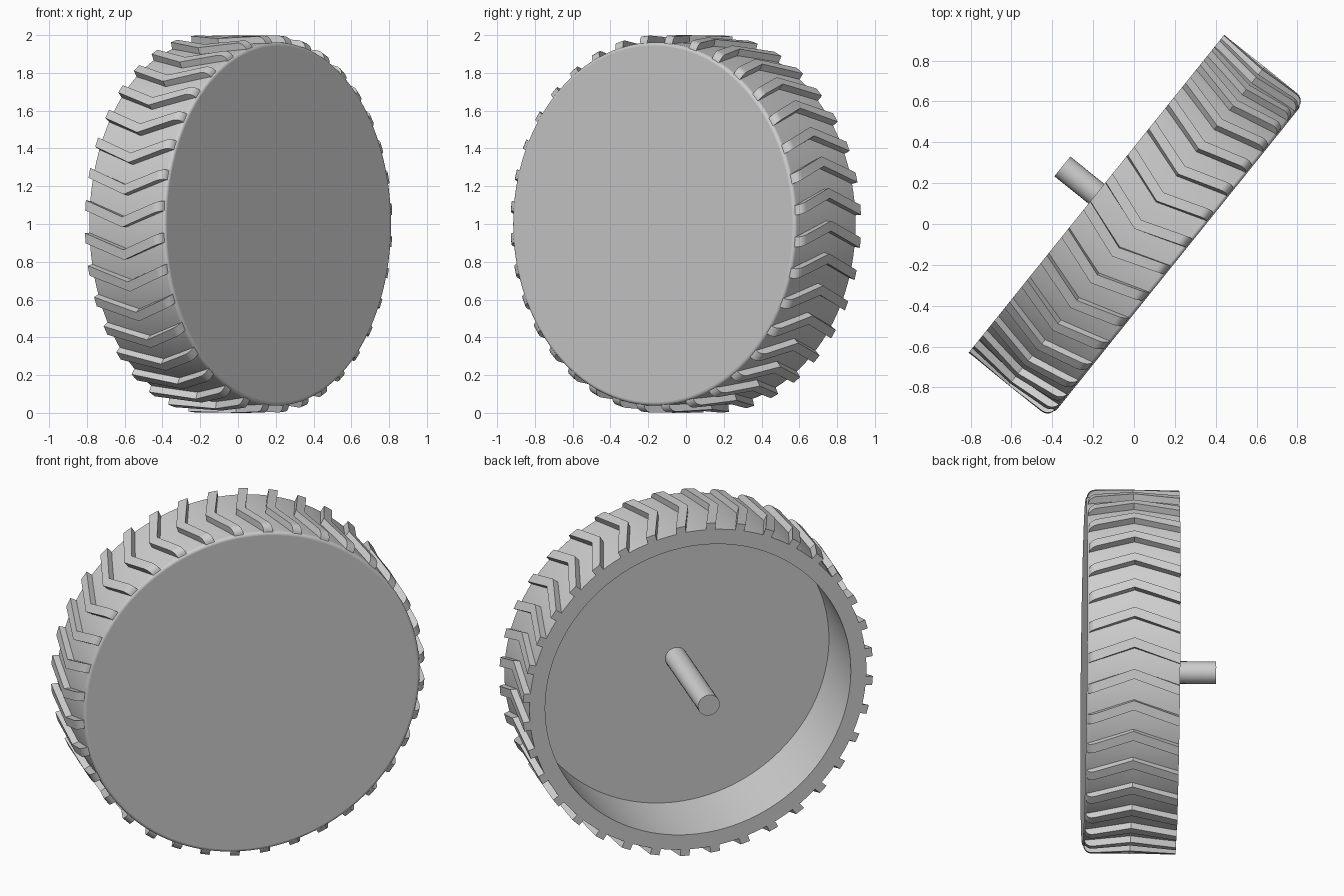
import bpy, bmesh
from math import sin, cos, pi, radians
from mathutils import Matrix

cube = bpy.data.objects.get("Cube")
if cube:
    bpy.data.objects.remove(cube, do_unlink=True)

# Main dimensions
BACK, FRONT = -0.236, 0.275     # positions along the axle
DRUM_R, TREAD_R, BORE_R = 0.962, 1.0, 0.873
FLOOR = 0.195                   # depth of the recess floor
LUG_END = 0.268                 # where the lugs stop at the front
LUG_MID = (BACK + LUG_END) / 2  # where the chevron tips sit
LUGS = 36
LEAD = radians(5.1)             # how far each chevron tip runs ahead
HALF = radians(1.55)            # half width of a lug

# Wheel frame: local z is the axle, local y is up
a = radians(51.2)
FRAME = Matrix(((cos(a), 0, sin(a), 0),
                (sin(a), 0, -cos(a), 0),
                (0, 1, 0, 1),
                (0, 0, 0, 1)))

GREY = (0.62, 0.62, 0.62, 1)
grey = bpy.data.materials.new("plain_grey")
grey.use_nodes = True
grey.diffuse_color = GREY
grey.node_tree.nodes["Principled BSDF"].inputs["Base Color"].default_value = GREY


def polar(r, ang, s):
    return (r * cos(ang), r * sin(ang), s)


def fillet(r, s, size, steps=5):
    """Rounded corner ending on the plane s, as (radius, position) points."""
    return [(r - size + size * cos(k * pi / 2 / steps),
             s - size + size * sin(k * pi / 2 / steps)) for k in range(steps + 1)]


def finish(name, bm):
    bmesh.ops.recalc_face_normals(bm, faces=bm.faces)
    mesh = bpy.data.meshes.new(name)
    bm.to_mesh(mesh)
    bm.free()
    mesh.materials.append(grey)
    obj = bpy.data.objects.new(name, mesh)
    bpy.context.collection.objects.link(obj)
    obj.matrix_world = FRAME
    bpy.ops.object.select_all(action='DESELECT')
    obj.select_set(True)
    bpy.context.view_layer.objects.active = obj
    bpy.ops.object.shade_smooth_by_angle(angle=radians(30))
    # Keep the flat discs truly flat
    for p in mesh.polygons:
        if abs(p.normal.z) > 0.999:
            p.use_smooth = False


def skin(bm, loops):
    """Join successive closed loops with quads and cap both ends."""
    for p, q in zip(loops, loops[1:]):
        for i in range(len(p)):
            j = (i + 1) % len(p)
            bm.faces.new((p[i], p[j], q[j], q[i]))
    bm.faces.new(loops[0])
    bm.faces.new(loops[-1])


def lathe(name, profile, sides):
    """Turn an open profile round the axle."""
    bm = bmesh.new()
    skin(bm, [[bm.verts.new(polar(r, 2 * pi * i / sides, s)) for i in range(sides)]
              for r, s in profile])
    finish(name, bm)


# Drum with an open recess at the back, and the axle shaft
lathe("wheel_drum", [(BORE_R, FLOOR), (BORE_R, BACK), (DRUM_R, BACK)]
      + fillet(DRUM_R, FRONT, 0.018), 144)
lathe("axle_shaft", [(0.062, FLOOR + 0.01), (0.062, -0.45)], 24)

# Chevron lugs, wrapped over the rounded front shoulder
stations = [(TREAD_R, BACK), (TREAD_R, LUG_MID)] + fillet(TREAD_R, LUG_END, 0.045)
bm = bmesh.new()
for n in range(LUGS):
    start = radians(4.3) + 2 * pi * n / LUGS
    loops = []
    for r, s in stations:
        mid = start + LEAD * (1 - abs(s - LUG_MID) / (LUG_MID - BACK))
        inner = min(DRUM_R - 0.008, r - 0.03)
        loops.append([bm.verts.new(polar(rad, mid + side, s)) for rad, side in
                      ((inner, -HALF), (r, -HALF), (r, HALF), (inner, HALF))])
    skin(bm, loops)
finish("tread_lugs", bm)
